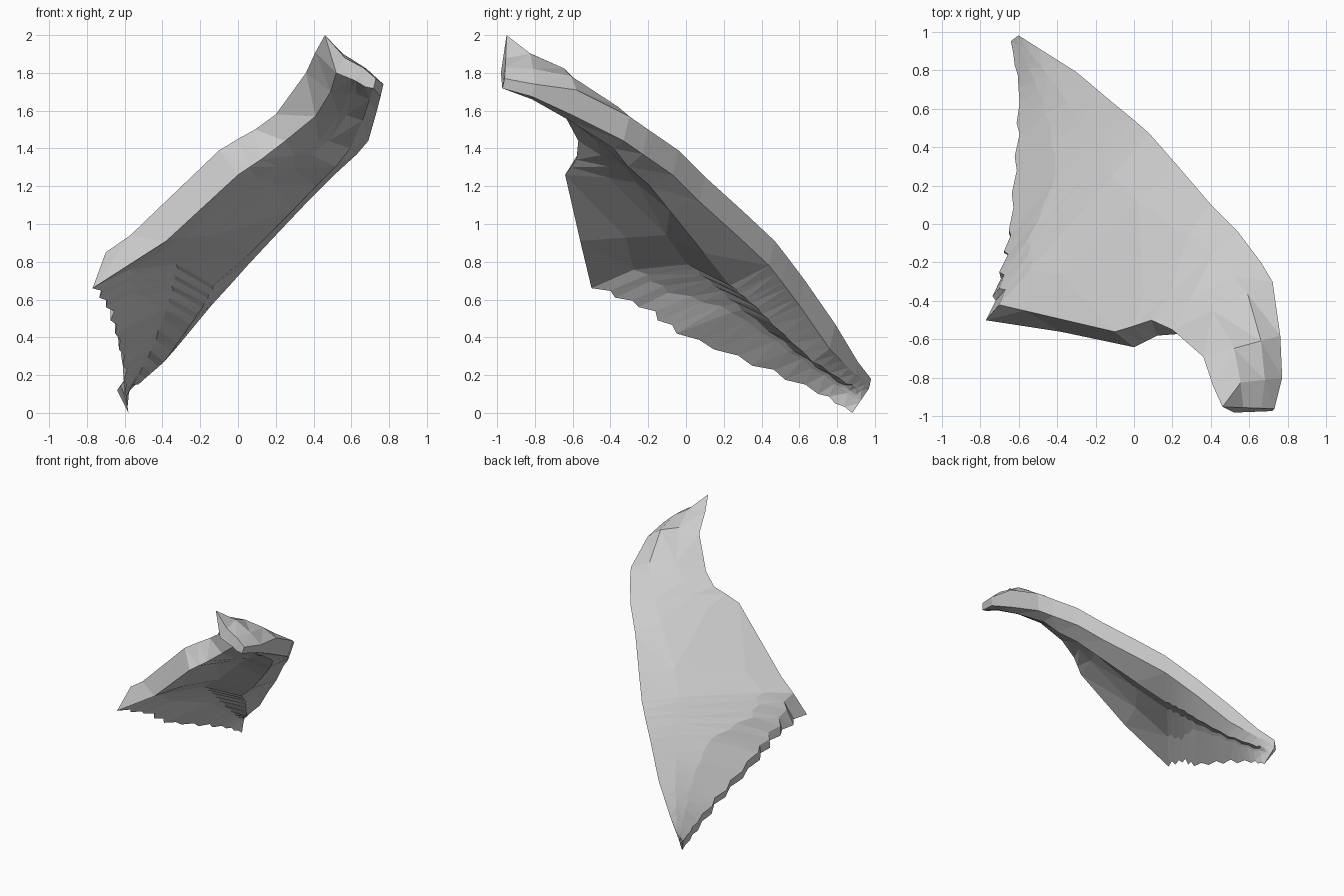
import bpy, bmesh, random
from mathutils import Vector as V

if "Cube" in bpy.data.objects:
    bpy.data.objects.remove(bpy.data.objects["Cube"])

random.seed(4)

# Wing stations from shoulder to tip: leading edge, trailing edge (top), trailing edge (underside)
STATIONS = [
    ((.73, -.96, 1.77), (.46, -.95, 2.0), (.52, -.98, 1.80)),
    ((.77, -.80, 1.74), (.41, -.84, 1.91), (.49, -.82, 1.70)),
    ((.76, -.58, 1.71), (.36, -.69, 1.80), (.41, -.64, 1.57)),
    ((.72, -.30, 1.57), (.20, -.55, 1.58), (.25, -.57, 1.44)),
    ((.66, -.20, 1.50), (.09, -.50, 1.50), (.12, -.58, 1.34)),
    ((.54, -.04, 1.39), (0, -.53, 1.45), (.06, -.61, 1.30)),
    ((.40, .10, 1.25), (-.10, -.56, 1.39), (0, -.64, 1.26)),
    ((.22, .31, 1.06), (-.57, -.45, .94), (-.38, -.56, .91)),
    ((.08, .47, .91), (-.70, -.42, .85), (-.77, -.50, .66)),
    ((0, .54, .82), (-.70, -.25, .64), (-.70, -.25, .56)),
    ((-.11, .63, .70), (-.65, -.03, .49), (-.65, -.05, .42)),
    ((-.30, .79, .47), (-.62, .35, .31), (-.61, .35, .25)),
    ((-.49, .91, .27), (-.60, .70, .17), (-.60, .70, .10)),
    ((-.60, .98, .18), (-.64, .95, .12), (-.58, .88, 0)),
]
# Per station: arm dome, fold height, fold position, arm depth, pocket amount
ARM_DOME = [0, .04, .05, .05, .04, .04, .04, .03, .02, .02, .02, .02, .01, 0]
FOLD_UP = [-.03, .06, .06, .05, .04, .03, .03, .03, .02, .06, .05, .02, .01, 0]
FOLD_AT = [.6, .6, .6, .6, .65, .65, .7, .75, .8, .8, .55, .5, .5, .5]
ARM_DEEP = [.01, .02, .03, .04, .06, .07, .08, .08, .08, .08, .07, .05, .03, 0]
POCKET = [0, 0, 0, 0, .1, .15, .25, .35, .5, .5, .5, .5, .3, 0]
FAN = 8          # first station of the feather fan
STEPS = 4        # feather subdivisions per fan segment


def fan_stations():
    """Insert saw-tooth stations along the feathered trailing edge."""
    rows = [tuple(V(p) for p in s) for s in STATIONS]
    out = [(r, i) for i, r in enumerate(rows[:FAN])]
    for i in range(FAN, len(rows) - 1):
        for k in range(STEPS):
            t = k / STEPS
            lead, top, low = (a.lerp(b, t) for a, b in zip(rows[i], rows[i + 1]))
            if k % 2:
                notch = random.uniform(.03, .08)
                top, low = top.lerp(lead, notch), low.lerp(lead, notch)
            out.append(((lead, top, low), i + t))
    out.append((rows[-1], len(rows) - 1))
    return out


def at(table, s):
    i = min(int(s), len(table) - 2)
    return table[i] + (table[i + 1] - table[i]) * (s - i)


def section(lead, top, low, s):
    """Closed cross-section: domed top, thick leading arm, hollow underside."""
    up = V((0, 0, 1))
    taper = max(.4, min(1, s / 2, (len(STATIONS) - 1 - s) / 2))
    under = lead + V((-.03, -.03, -.13)) * taper
    f, fold_up, pocket = at(FOLD_AT, s), at(FOLD_UP, s), at(POCKET, s)
    fold = lead.lerp(top, f) + up * fold_up
    arm = lead.lerp(top, .25) + up * at(ARM_DOME, s)
    # Underside points: pocket follows the top skin, otherwise a plain slab
    mid = arm.lerp(fold, .25 / (f - .25)) if f > .5 else fold
    hollow = [under.lerp(low, g).lerp(p - up * .05, pocket)
              for g, p in ((max(f, .6), fold), (.48, mid))]
    return [lead, arm, fold, top, low, hollow[0], hollow[1],
            under.lerp(low, .22) - up * at(ARM_DEEP, s), under]


# Wing: skin the cross-sections and cap both ends
bm = bmesh.new()
rings = [[bm.verts.new(p) for p in section(*r, s)] for r, s in fan_stations()]
for a, b in zip(rings, rings[1:]):
    for j in range(len(a)):
        k = (j + 1) % len(a)
        bm.faces.new((a[j], a[k], b[k], b[j]))
bm.faces.new(rings[0])
bm.faces.new(rings[-1])
bmesh.ops.triangulate(bm, faces=bm.faces[:], quad_method='SHORT_EDGE')
bmesh.ops.recalc_face_normals(bm, faces=bm.faces[:])

mesh = bpy.data.meshes.new("wing")
bm.to_mesh(mesh)
bm.free()
wing = bpy.data.objects.new("wing", mesh)
bpy.context.collection.objects.link(wing)

grey = bpy.data.materials.new("feather grey")
grey.diffuse_color = (.6, .6, .6, 1)
grey.use_nodes = True
grey.node_tree.nodes["Principled BSDF"].inputs["Base Color"].default_value = grey.diffuse_color
mesh.materials.append(grey)
